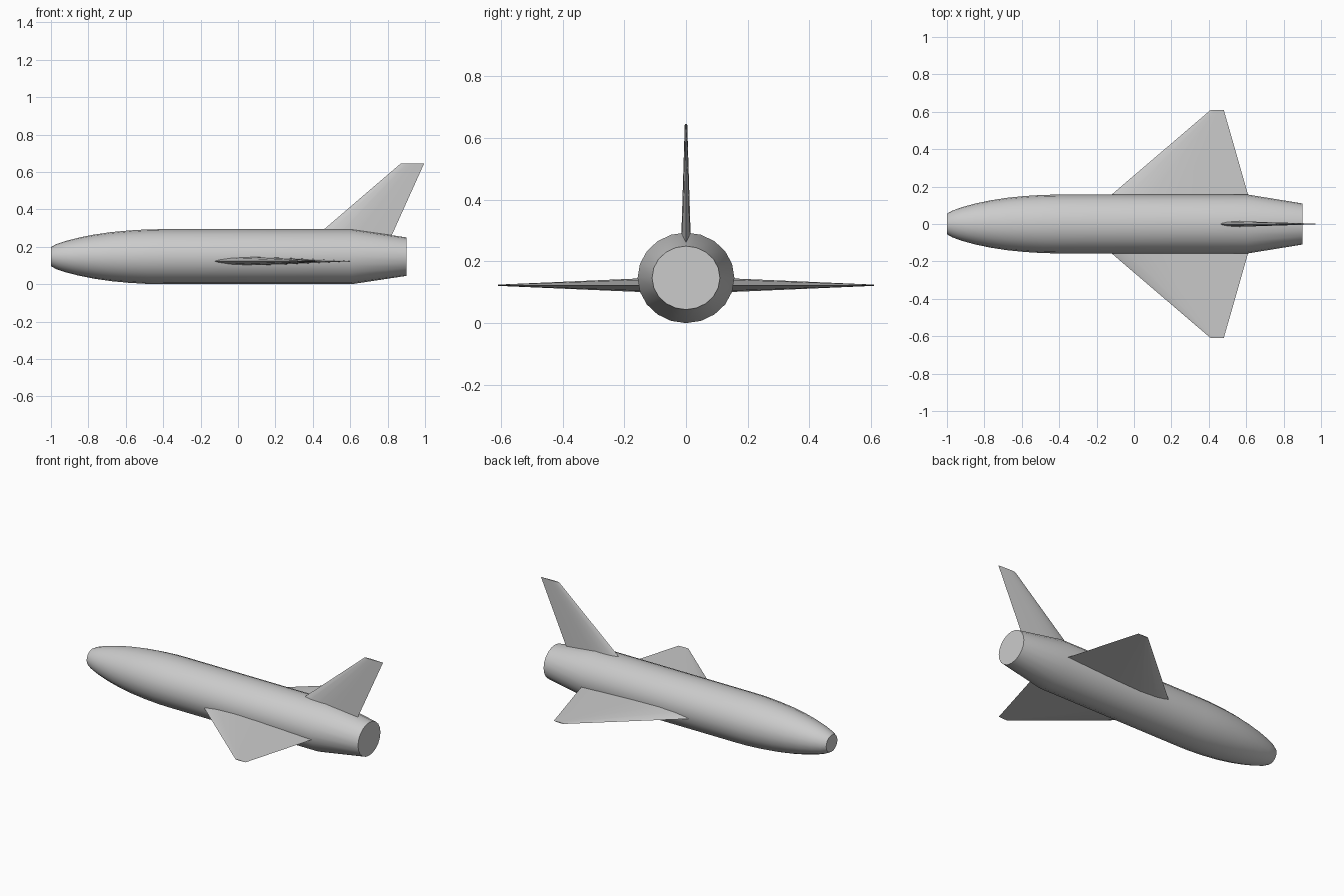
import bpy, bmesh, math

cube = bpy.data.objects.get("Cube")
if cube:
    bpy.data.objects.remove(cube, do_unlink=True)

grey = bpy.data.materials.new("light grey")
grey.use_nodes = True
colour = (0.6, 0.6, 0.6, 1)
grey.diffuse_color = colour
grey.node_tree.nodes["Principled BSDF"].inputs["Base Color"].default_value = colour

AXIS_Z = 0.147   # height of the body's centre line
FLATTEN = 0.935  # body height relative to its width
SIDES = 20


def loft(name, rings, angle):
    """Skin a list of equal rings, close both ends and shade smooth."""
    bm = bmesh.new()
    loops = [[bm.verts.new(p) for p in ring] for ring in rings]
    n = len(loops[0])
    for a, b in zip(loops, loops[1:]):
        for i in range(n):
            j = (i + 1) % n
            bm.faces.new((a[i], a[j], b[j], b[i]))
    bm.faces.new(loops[0])
    bm.faces.new(loops[-1])
    bmesh.ops.recalc_face_normals(bm, faces=bm.faces)
    mesh = bpy.data.meshes.new(name)
    bm.to_mesh(mesh)
    bm.free()
    mesh.materials.append(grey)
    obj = bpy.data.objects.new(name, mesh)
    bpy.context.collection.objects.link(obj)
    bpy.ops.object.select_all(action='DESELECT')
    obj.select_set(True)
    bpy.context.view_layer.objects.active = obj
    bpy.ops.object.shade_smooth_by_angle(angle=math.radians(angle))
    return obj


def airfoil(lead, trail, half):
    """Closed section as (chord position, thickness offset) pairs."""
    shape = [(0.03, 0.3), (0.12, 0.75), (0.28, 1), (0.5, 0.8), (0.75, 0.42)]
    chord = trail - lead
    upper = [(lead + f * chord, t * half) for f, t in shape]
    lower = [(x, -t) for x, t in reversed(upper)]
    return [(lead, 0)] + upper + [(trail, 0)] + lower


# Fuselage: blunt rounded nose, straight barrel, tapered flat tail
profile = [(-1, 0.055), (-0.97, 0.072), (-0.92, 0.09), (-0.85, 0.109),
           (-0.77, 0.126), (-0.68, 0.14), (-0.58, 0.15), (-0.48, 0.156),
           (-0.4, 0.157), (0.61, 0.157), (0.9, 0.11)]
rings = []
for x, r in profile:
    turns = [math.tau * i / SIDES for i in range(SIDES)]
    rings.append([(x, r * math.cos(a), AXIS_Z + r * FLATTEN * math.sin(a))
                  for a in turns])
loft("fuselage", rings, 40)

# Swept delta wings: (span, leading edge, trailing edge, half thickness)
wing = [(0.08, -0.21, 0.632, 0.025), (0.61, 0.41, 0.48, 0.002)]
for name, side in (("left_wing", 1), ("right_wing", -1)):
    loft(name, [[(x, side * span, 0.123 + t) for x, t in airfoil(lead, trail, half)]
                for span, lead, trail, half in wing], 25)

# Swept tail fin
fin = [(0.19, 0.34, 0.79, 0.018), (0.645, 0.87, 0.995, 0.004)]
loft("tail_fin", [[(x, t, height) for x, t in airfoil(lead, trail, half)]
                  for height, lead, trail, half in fin], 25)
